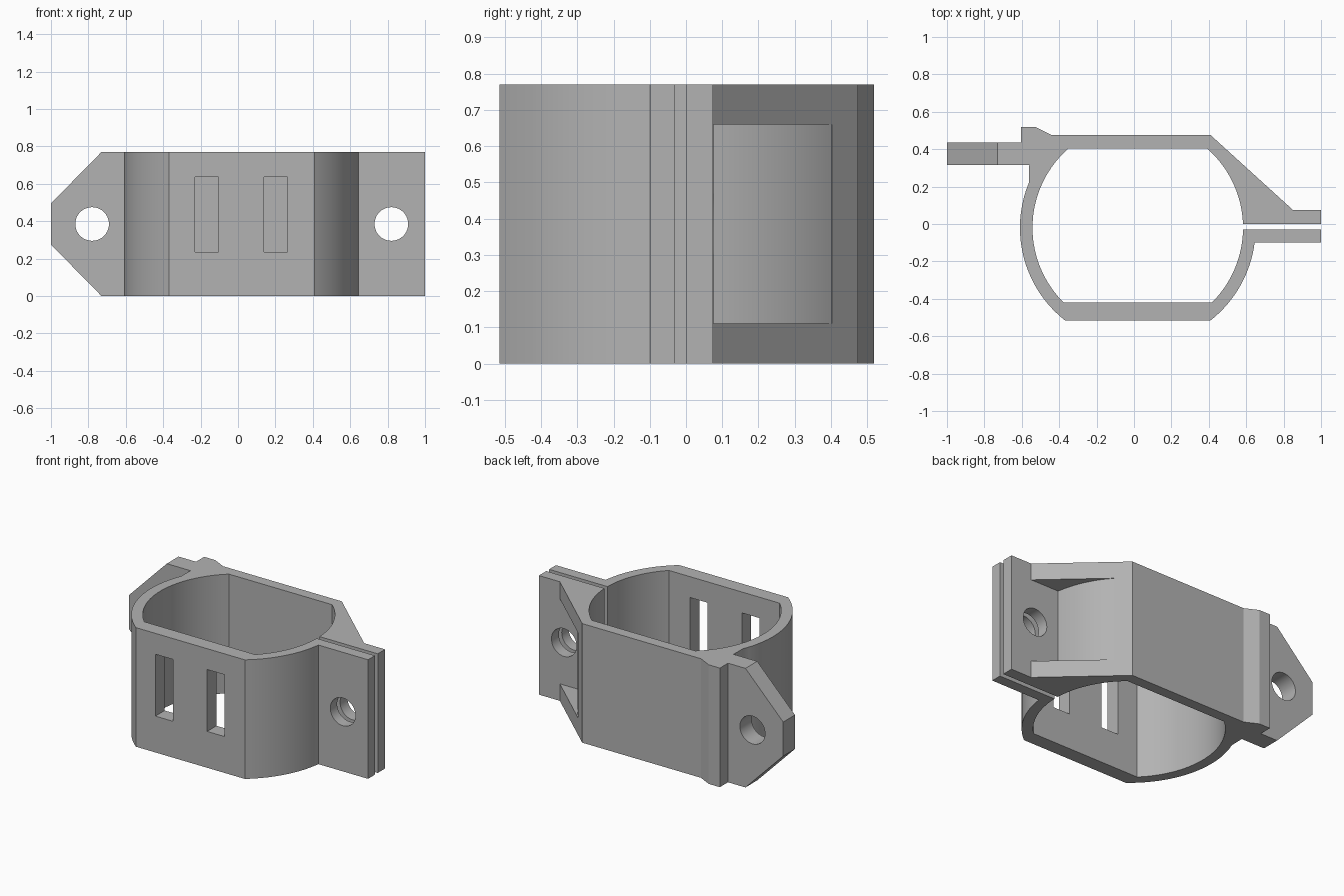
import bpy, bmesh
from math import radians, cos, sin, pi
from mathutils import Vector

if "Cube" in bpy.data.objects:
    bpy.data.objects.remove(bpy.data.objects["Cube"], do_unlink=True)

HEIGHT = 0.77
MID = HEIGHT / 2
CENTRE = (0.02, -0.02)
OUTER, INNER = 0.63, 0.563

grey = bpy.data.materials.new("plain grey")
grey.use_nodes = True
grey.diffuse_color = (0.45, 0.45, 0.45, 1)
grey.node_tree.nodes["Principled BSDF"].inputs["Base Color"].default_value = (0.45, 0.45, 0.45, 1)


def arc(radius, start, end, steps=20, centre=CENTRE):
    angles = [radians(start + (end - start) * i / steps) for i in range(steps + 1)]
    return [(centre[0] + radius * cos(a), centre[1] + radius * sin(a)) for a in angles]


def prism(name, outline, low, high, axis="z"):
    """Extrude an outline in xy along z, or an outline in xz along y."""
    place = (lambda p: (p[0], p[1], low)) if axis == "z" else (lambda p: (p[0], low, p[1]))
    push = Vector((0, 0, high - low)) if axis == "z" else Vector((0, high - low, 0))
    bm = bmesh.new()
    face = bm.faces.new([bm.verts.new(place(p)) for p in outline])
    grown = bmesh.ops.extrude_face_region(bm, geom=[face], use_keep_orig=True)
    bmesh.ops.translate(bm, vec=push, verts=[g for g in grown["geom"] if isinstance(g, bmesh.types.BMVert)])
    bmesh.ops.recalc_face_normals(bm, faces=bm.faces)
    mesh = bpy.data.meshes.new(name)
    bm.to_mesh(mesh)
    bm.free()
    mesh.materials.append(grey)
    obj = bpy.data.objects.new(name, mesh)
    bpy.context.collection.objects.link(obj)
    return obj


def cut(obj, cutter):
    cutter.hide_render = True
    mod = obj.modifiers.new("cut", "BOOLEAN")
    mod.operation, mod.solver, mod.object = "DIFFERENCE", "EXACT", cutter
    bpy.context.view_layer.objects.active = obj
    bpy.ops.object.modifier_apply(modifier=mod.name)
    bpy.data.objects.remove(cutter, do_unlink=True)


def smooth(obj):
    bpy.ops.object.select_all(action="DESELECT")
    obj.select_set(True)
    bpy.context.view_layer.objects.active = obj
    bpy.ops.object.shade_smooth_by_angle(angle=radians(25))


def bolt_hole(x, low, high):
    return prism("bolt_cutter", arc(0.09, 0, 351, 39, (x, MID)), low, high, "y")


# Split clamp ring with its two bolt flanges and the rear ridge
outline = [(1, 0), (1, 0.075), (0.85, 0.075), (0.41, 0.475), (-0.44, 0.475),
           (-0.525, 0.518), (-0.605, 0.518), (-0.605, 0.315), (-0.56, 0.315)]
outline += arc(OUTER, 157.5, 231.8) + arc(OUTER, -51.8, -7.3)
outline += [(1, -0.1), (1, -0.03)]
outline += arc(INNER, -1, -45.3) + arc(INNER, 225.3, 131) + arc(INNER, 49, 2.04)
clamp = prism("clamp_ring", outline, 0, HEIGHT)

# Pocket between the upper and lower gussets
pocket = arc(OUTER, 8.7, 42) + [(0.9, 0.8), (1.2, 0.8), (1.2, 0.075)]
cut(clamp, prism("pocket_cutter", pocket, 0.11, 0.66))

# Strap slots in the front wall
for left, right in ((-0.23, -0.105), (0.14, 0.265)):
    slot = [(left, 0.235), (right, 0.235), (right, 0.635), (left, 0.635)]
    cut(clamp, prism("slot_cutter", slot, -0.7, -0.3, "y"))

# Bolt hole through both flanges
cut(clamp, bolt_hole(0.82, -0.2, 0.2))
smooth(clamp)

# Pointed mounting tab
half = [(-0.605, 0), (-0.73, 0), (-1, 0.275)]
tab_outline = half + [(x, HEIGHT - z) for x, z in reversed(half)]
tab = prism("mounting_tab", tab_outline, 0.315, 0.435, "y")
cut(tab, bolt_hole(-0.78, 0.2, 0.6))
smooth(tab)
